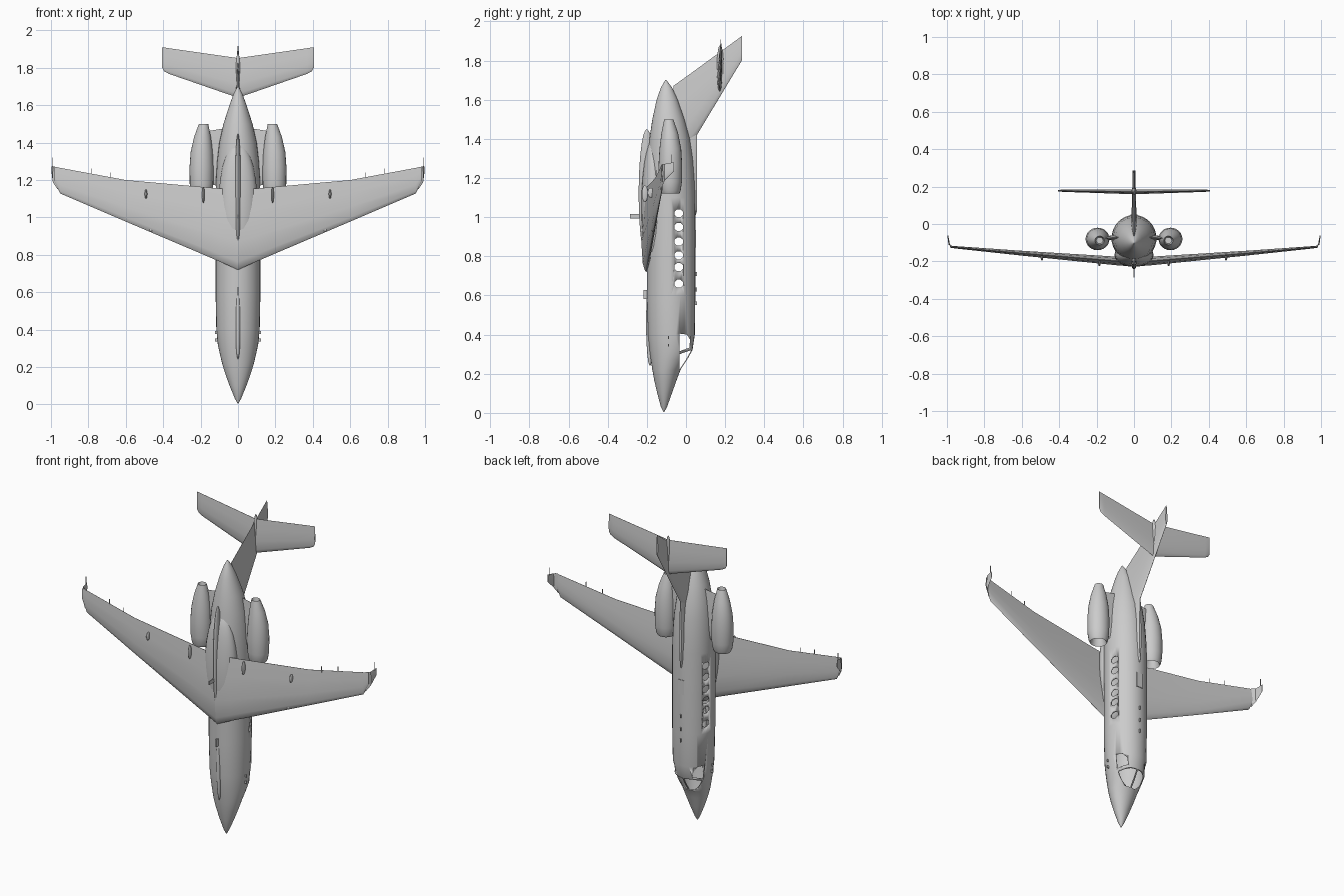
import bpy, bmesh, math
from mathutils import Matrix, Vector

cube = bpy.data.objects.get("Cube")
if cube:
    bpy.data.objects.remove(cube, do_unlink=True)

grey = bpy.data.materials.new("plain grey")
grey.use_nodes = True
grey.diffuse_color = (0.6, 0.6, 0.6, 1)
grey.node_tree.nodes["Principled BSDF"].inputs["Base Color"].default_value = (0.6, 0.6, 0.6, 1)


def finish(name, bm, mirror=False, angle=35):
    mesh = bpy.data.meshes.new(name)
    bm.to_mesh(mesh)
    bm.free()
    ob = bpy.data.objects.new(name, mesh)
    bpy.context.collection.objects.link(ob)
    mesh.materials.append(grey)
    if mirror:
        mod = ob.modifiers.new("Mirror", "MIRROR")
        mod.use_mirror_merge = False
    bpy.ops.object.select_all(action="DESELECT")
    ob.select_set(True)
    bpy.context.view_layer.objects.active = ob
    bpy.ops.object.shade_smooth_by_angle(angle=math.radians(angle))
    return ob


def loft(bm, rings, inward=False):
    """Skin a list of closed point rings and cap both ends."""
    rows = [[bm.verts.new(p) for p in ring] for ring in rings]
    n = len(rows[0])
    faces = [bm.faces.new((a[i], a[(i + 1) % n], b[(i + 1) % n], b[i]))
             for a, b in zip(rows, rows[1:]) for i in range(n)]
    faces += [bm.faces.new(rows[0]), bm.faces.new(rows[-1])]
    bmesh.ops.recalc_face_normals(bm, faces=faces)
    if inward:
        bmesh.ops.reverse_faces(bm, faces=faces)


def ellipse(x, y, z, rx, ry, n=32):
    return [(x + rx * math.cos(math.tau * i / n), y + ry * math.sin(math.tau * i / n), z)
            for i in range(n)]


# Aerofoil outline: chord fraction, half-thickness fraction
HALF = [(0.02, 0.15), (0.1, 0.36), (0.35, 0.5), (0.7, 0.3)]
FOIL = [(0, 0)] + HALF + [(1, 0.03), (1, -0.03)] + [(t, -h) for t, h in reversed(HALF)]


def surface(name, sections, upright=False, mirror=False):
    """Lofted aerofoil; sections are (x, y, leading z, trailing z, thickness)."""
    bm = bmesh.new()
    rings = []
    for x, y, z0, z1, t in sections:
        rings.append([(x + h * t * upright, y + h * t * (not upright), z0 + c * (z1 - z0))
                      for c, h in FOIL])
    loft(bm, rings)
    return finish(name, bm, mirror)


def ball(name, centre, radii, mirror=False):
    bm = bmesh.new()
    bmesh.ops.create_uvsphere(bm, u_segments=20, v_segments=14, radius=1,
                              matrix=Matrix.Translation(centre) @ Matrix.Diagonal((*radii, 1)))
    return finish(name, bm, mirror)


def block(name, centre, size, mirror=False):
    bm = bmesh.new()
    bmesh.ops.create_cube(bm, size=1,
                          matrix=Matrix.Translation(centre) @ Matrix.Diagonal((*size, 1)))
    return finish(name, bm, mirror)


# Fuselage stations: z, half width, belly y, spine y
BODY = [(0.005, 0.002, -0.115, -0.111), (0.03, 0.016, -0.128, -0.097),
        (0.1, 0.045, -0.147, -0.072), (0.17, 0.07, -0.163, -0.047),
        (0.22, 0.085, -0.172, -0.028), (0.27, 0.097, -0.18, 0.005),
        (0.32, 0.108, -0.187, 0.033), (0.4, 0.116, -0.195, 0.045),
        (0.6, 0.12, -0.2, 0.048), (1.1, 0.12, -0.2, 0.048),
        (1.2, 0.118, -0.2, 0.043), (1.3, 0.112, -0.195, 0.035),
        (1.4, 0.1, -0.187, 0.02), (1.5, 0.078, -0.172, -0.007),
        (1.6, 0.046, -0.15, -0.042), (1.66, 0.024, -0.129, -0.07),
        (1.7, 0.003, -0.106, -0.1)]


def body_rings(stations, inset=0):
    return [ellipse(0, (a + b) / 2, z, w - inset, (b - a) / 2 - inset) for z, w, a, b in stations]


bm = bmesh.new()
loft(bm, body_rings(BODY))
loft(bm, body_rings(BODY[3:-3], 0.006), inward=True)
fuselage = finish("fuselage", bm)

# Openings for cabin and cockpit windows
bm = bmesh.new()


def prism(outline, x0, x1):
    loft(bm, [[(x, y, z) for y, z in outline] for x in (x0, x1)])


for z in (0.66, 0.745, 0.805, 0.875, 0.95, 1.02):
    prism([(-0.037 + 0.024 * math.cos(a), z + 0.022 * math.sin(a))
           for a in (math.tau * k / 8 + 0.39 for k in range(8))], -0.2, 0.2)
windscreen = [(-0.033, 0.225), (0.1, 0.225), (0.1, 0.318), (0.02, 0.318), (-0.033, 0.3)]
side_pane = [(-0.033, 0.315), (0.018, 0.334), (0.02, 0.375), (0.005, 0.4), (-0.033, 0.405)]
for s in (-1, 1):
    prism(windscreen, 0.004 * s, 0.2 * s)
    prism(side_pane, 0.03 * s, 0.2 * s)
cutter = finish("window_cutter", bm)
cutter.hide_render = True
cut = fuselage.modifiers.new("Windows", "BOOLEAN")
cut.operation, cut.solver, cut.object = "DIFFERENCE", "EXACT", cutter
bpy.context.view_layer.objects.active = fuselage
# The openings go first, before any shading modifier
bpy.ops.object.modifier_move_to_index(modifier="Windows", index=0)
bpy.ops.object.modifier_apply(modifier="Windows")
bpy.data.objects.remove(cutter, do_unlink=True)

# Wings with upturned tips
surface("wing", [(0, -0.203, 0.72, 1.15, 0.05), (0.1, -0.197, 0.765, 1.155, 0.046),
                 (0.6, -0.156, 0.978, 1.2, 0.026), (0.95, -0.125, 1.128, 1.265, 0.013),
                 (0.985, -0.122, 1.2, 1.27, 0.008)], mirror=True)
surface("winglet", [(0.965, -0.124, 1.15, 1.27, 0.01), (0.988, -0.11, 1.185, 1.272, 0.008),
                    (0.995, -0.062, 1.235, 1.28, 0.005)], upright=True, mirror=True)

# Tail surfaces
surface("tail_fin", [(0, -0.065, 1.25, 1.67, 0.032), (0, 0.05, 1.41, 1.753, 0.026),
                     (0, 0.285, 1.8, 1.925, 0.014)], upright=True)
surface("dorsal_fillet", [(0, 0.02, 1.0, 1.55, 0.034), (0, 0.046, 1.0, 1.5, 0.03),
                          (0, 0.056, 1.03, 1.46, 0.016)], upright=True)
surface("tailplane", [(0, 0.172, 1.64, 1.852, 0.026), (0.37, 0.178, 1.768, 1.905, 0.013),
                      (0.395, 0.178, 1.782, 1.909, 0.01), (0.405, 0.178, 1.8, 1.91, 0.006)],
        mirror=True)
ball("tail_bullet", (0, 0.175, 1.76), (0.013, 0.018, 0.12))

# Belly fairing, keel and nose strip
ball("belly_fairing", (0, -0.165, 1.06), (0.105, 0.064, 0.34))
ball("keel", (0, -0.2, 1.12), (0.016, 0.042, 0.33))
ball("nose_gear_door", (0, -0.184, 0.46), (0.014, 0.02, 0.22))

# Engines: inner duct, lip, cowl, then tapered outlet; x, y, z, radius
NACELLE = [(0.195, -0.08, 1.19, 0.03), (0.195, -0.08, 1.13, 0.044),
           (0.195, -0.08, 1.12, 0.049), (0.195, -0.08, 1.135, 0.056),
           (0.195, -0.08, 1.18, 0.063), (0.195, -0.08, 1.27, 0.064),
           (0.194, -0.08, 1.35, 0.059), (0.19, -0.083, 1.43, 0.045),
           (0.184, -0.088, 1.5, 0.025), (0.184, -0.088, 1.46, 0.018)]
bm = bmesh.new()
loft(bm, [ellipse(x, y, z, r, r * 0.94, 24) for x, y, z, r in NACELLE])
finish("engine_nacelle", bm, mirror=True)
surface("engine_pylon", [(0.05, -0.07, 1.16, 1.48, 0.028), (0.17, -0.077, 1.18, 1.46, 0.022)],
        mirror=True)

# Flap track fairings and landing light bumps under the wings
for x, y, z, size in ((0.185, -0.21, 1.12, 0.042), (0.492, -0.18, 1.125, 0.025)):
    ball("flap_fairing", (x, y, z), (0.007, 0.016, size), mirror=True)
ball("wing_bump", (0.465, -0.17, 0.935), (0.008, 0.006, 0.012), mirror=True)

# Trailing edge wicks
for x, y, z in ((0.785, -0.14, 1.237), (0.68, -0.15, 1.215), (0.993, -0.075, 1.295)):
    block("static_wick", (x, y, z), (0.003, 0.003, 0.05), mirror=True)

# Aerials, spine hatch and nose probes
block("belly_aerial", (0, -0.255, 1.005), (0.006, 0.06, 0.022))
block("front_belly_aerial", (0, -0.205, 0.605), (0.008, 0.025, 0.045))
block("spine_hatch", (0, 0.046, 0.89), (0.04, 0.009, 0.09))
for z in (0.56, 0.63, 0.71):
    block("spine_aerial", (0, 0.05, z), (0.006, 0.014, 0.02))
for z in (0.345, 0.385):
    block("nose_probe", (0.116, -0.09, z), (0.014, 0.005, 0.014), mirror=True)
